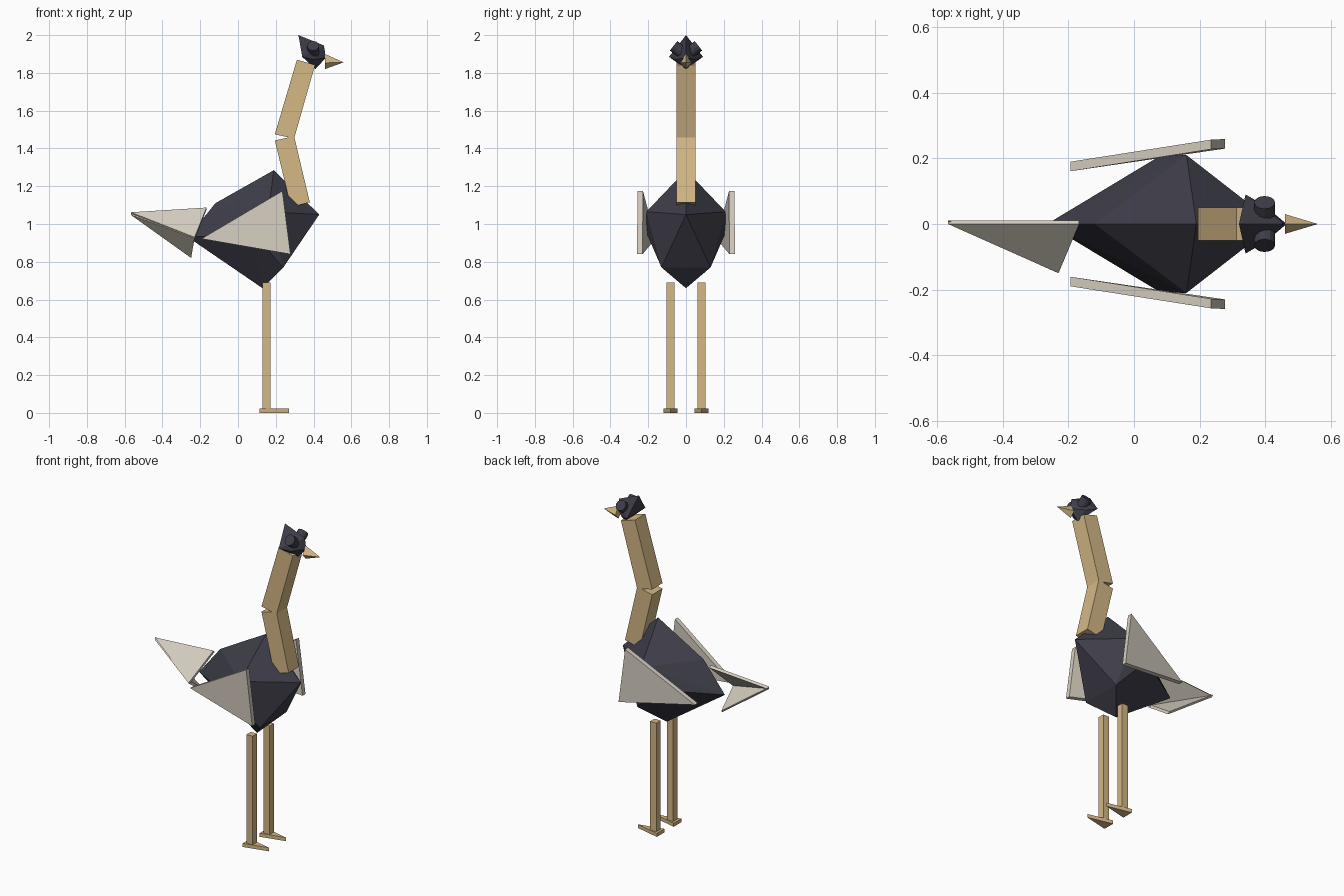
import bpy, bmesh, math
from mathutils import Vector

if "Cube" in bpy.data.objects:
    bpy.data.objects.remove(bpy.data.objects["Cube"])


def material(name, rgb):
    m = bpy.data.materials.new(name)
    m.diffuse_color = (*rgb, 1)
    m.use_nodes = True
    m.node_tree.nodes["Principled BSDF"].inputs["Base Color"].default_value = m.diffuse_color
    return m


DARK = material("dark_plumage", (0.048, 0.047, 0.066))
TAN = material("tan_skin", (0.66, 0.475, 0.235))
CREAM = material("cream_feather", (0.68, 0.62, 0.53))


def finish(name, bm, mat):
    bmesh.ops.recalc_face_normals(bm, faces=bm.faces[:])
    me = bpy.data.meshes.new(name)
    bm.to_mesh(me)
    bm.free()
    me.materials.append(mat)
    ob = bpy.data.objects.new(name, me)
    bpy.context.collection.objects.link(ob)
    return ob


def hull(name, pts, mat):
    """Faceted convex solid around a few points."""
    bm = bmesh.new()
    for p in pts:
        bm.verts.new(p)
    bmesh.ops.convex_hull(bm, input=bm.verts[:])
    return finish(name, bm, mat)


def prism(name, outline, offset, mat):
    """Flat outline extruded along an offset."""
    bm = bmesh.new()
    a = [bm.verts.new(p) for p in outline]
    b = [bm.verts.new(Vector(p) + Vector(offset)) for p in outline]
    bm.faces.new(a)
    bm.faces.new(b[::-1])
    n = len(a)
    for i in range(n):
        j = (i + 1) % n
        bm.faces.new((a[i], b[i], b[j], a[j]))
    return finish(name, bm, mat)


def both(*pts):
    return [(x, s * y, z) for x, y, z in pts for s in ((-1, 1) if y else (1,))]


# Body: ten-ring faceted egg
hull("body", both((0.43, 0, 1.05), (0.19, 0, 1.285), (0.16, 0.21, 1.065),
                  (0.24, 0.13, 0.77), (0.08, 0.208, 0.95), (0.13, 0, 0.66),
                  (-0.12, 0, 1.11), (-0.265, 0, 0.93)), DARK)

# Neck: two square bars meeting in a bend
for name, prof in (
    ("lower_neck", [(0.28, 1.09), (0.38, 1.115), (0.297, 1.465), (0.195, 1.442)]),
    ("upper_neck", [(0.195, 1.475), (0.297, 1.452), (0.408, 1.842), (0.312, 1.87)]),
):
    prism(name, [(x, -0.05, z) for x, z in prof], (0, 0.1, 0), TAN)

# Head with backward crest, and beak
hull("head", both((0.32, 0, 2.0), (0.455, 0, 1.945), (0.465, 0, 1.88),
                  (0.34, 0.09, 1.885), (0.41, 0, 1.82), (0.40, 0.055, 1.87)), DARK)
hull("beak", both((0.46, 0, 1.90), (0.46, 0.03, 1.853), (0.46, 0, 1.82),
                  (0.56, 0, 1.856)), TAN)

for side, s in (("right", -1), ("left", 1)):
    # Eye disc tilted outward and up
    bm = bmesh.new()
    bmesh.ops.create_cone(bm, cap_ends=True, segments=12, radius1=0.032,
                          radius2=0.032, depth=0.06)
    eye = finish(side + "_eye", bm, DARK)
    eye.location = (0.398, s * 0.042, 1.925)
    eye.rotation_euler = (-s * math.radians(52), 0, 0)

    # Wing slab, flaring outward to the front
    prism(side + "_wing", [(0.235, s * 0.257, 1.175), (0.278, s * 0.259, 0.84),
                           (-0.193, s * 0.19, 0.922)], (0, -s * 0.029, 0), CREAM)

    # Leg post
    prism(side + "_leg", [(0.13, s * 0.061, 0.02), (0.172, s * 0.061, 0.02),
                          (0.172, s * 0.061, 0.69), (0.13, s * 0.061, 0.69)],
          (0, s * 0.042, 0), TAN)

    # Triangular foot pointing forward
    prism(side + "_foot", [(0.115, s * 0.045, 0), (0.27, s * 0.082, 0),
                           (0.115, s * 0.119, 0)], (0, 0, 0.022), TAN)

# Tail: two triangular slabs folded along a shared ridge
prism("upper_tail_feather", [(-0.567, 0, 1.062), (-0.167, 0, 1.087),
                             (-0.23, -0.15, 0.93)], (0, 0.011, -0.012), CREAM)
prism("lower_tail_feather", [(-0.567, 0, 1.048), (-0.23, -0.15, 0.925),
                             (-0.248, 0, 0.82)], (0, 0.011, 0.012), CREAM)
